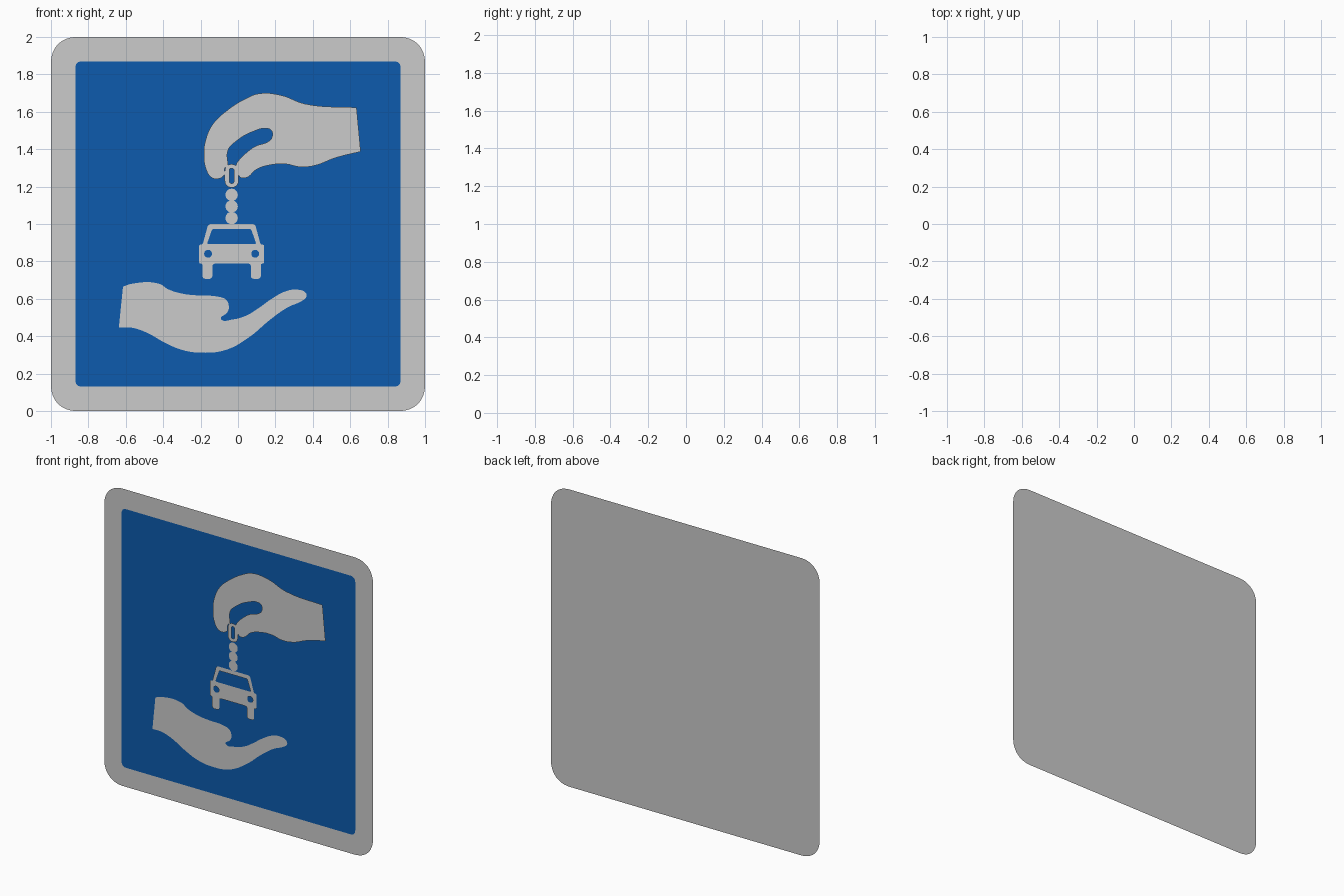
import bpy
from math import sin, cos, pi, radians
from mathutils import Vector

if "Cube" in bpy.data.objects:
    bpy.data.objects.remove(bpy.data.objects["Cube"])

blue = bpy.data.materials.new("sign_blue")
blue.diffuse_color = (0.004, 0.105, 0.42, 1)
blue.use_nodes = True
blue.node_tree.nodes["Principled BSDF"].inputs["Base Color"].default_value = blue.diffuse_color


def flat_shape(name, loops, y, mat=None):
    """Filled flat shape facing -y. Each loop is (points, corners);
    corners None = straight polygon, otherwise smooth except at those indices."""
    cu = bpy.data.curves.new(name, 'CURVE')
    cu.dimensions = '2D'
    cu.fill_mode = 'BOTH'
    cu.resolution_u = 6
    for pts, corners in loops:
        sp = cu.splines.new('BEZIER')
        sp.bezier_points.add(len(pts) - 1)
        sp.use_cyclic_u = True
        if corners is None:
            sp.resolution_u = 1
        for i, (bp, p) in enumerate(zip(sp.bezier_points, pts)):
            bp.co = (p[0], p[1], 0)
            kind = 'VECTOR' if corners is None or i in corners else 'AUTO'
            bp.handle_left_type = bp.handle_right_type = kind
    tmp = bpy.data.objects.new(name + "_curve", cu)
    bpy.context.collection.objects.link(tmp)
    bpy.context.view_layer.update()
    me = bpy.data.meshes.new_from_object(tmp.evaluated_get(bpy.context.evaluated_depsgraph_get()))
    bpy.data.objects.remove(tmp)
    ob = bpy.data.objects.new(name, me)
    bpy.context.collection.objects.link(ob)
    ob.rotation_euler = (radians(90), 0, 0)
    ob.location.y = y
    me.materials.clear()
    if mat:
        me.materials.append(mat)
    return ob


def rounded(pts, r, n=6):
    """Polygon with each corner rounded off by a quadratic arc."""
    out = []
    for i, p in enumerate(pts):
        p = Vector(p)
        a, b = Vector(pts[i - 1]) - p, Vector(pts[(i + 1) % len(pts)]) - p
        k = min(r, a.length / 2.01, b.length / 2.01)
        a, b = p + a.normalized() * k, p + b.normalized() * k
        for j in range(n + 1):
            t = j / n
            w = 0.83 * 2 * t * (1 - t)
            s = (1 - t) ** 2 + w + t * t
            out.append((a * (1 - t) ** 2 + p * w + b * t * t) / s)
    return out


def box(x0, x1, z0, z1, r, n=6):
    return rounded([(x0, z0), (x1, z0), (x1, z1), (x0, z1)], r, n), None


def circle(x, z, r, n=28):
    return [(x + r * cos(2 * pi * i / n), z + r * sin(2 * pi * i / n)) for i in range(n)], None


def scaled(pts):
    return [(x / 100, z / 100) for x, z in pts]


# plate and blue panel
flat_shape("back_plate", [box(-1, 1, 0, 2, 0.14, 12)], 0.007)
flat_shape("blue_panel", [box(-0.87, 0.87, 0.13, 1.87, 0.035)], 0.004, blue)

# upper hand holding the key ring
upper = scaled([
    (63.4, 162.3), (36, 164.2), (22.5, 169), (11, 169.7), (4, 167), (-5.5, 161),
    (-13.4, 153.5), (-17, 146), (-18.3, 137), (-17, 129), (-14.4, 125), (-11.2, 124.1),
    (-7.5, 126), (-7, 130), (-5.3, 131.5), (-5.3, 139.5), (-1, 144.2), (7.5, 149.2),
    (16, 151), (18, 149.7), (18, 146), (16, 144), (9.5, 141.7), (4.3, 138),
    (0.5, 134.2), (-1, 131.5), (0, 127), (1.5, 124.8), (5, 125), (9.6, 129),
    (17, 131.5), (25.7, 132), (33, 130.5), (41, 131.2), (52, 135.3), (65.6, 138.7)])
flat_shape("upper_hand", [(upper, {0, 14, 35})], -0.007)

# open lower hand
lower = scaled([
    (-61.5, 66.5), (-57, 68), (-42, 68), (-37.5, 65.2), (-30, 62.8), (-21.5, 61.8),
    (-11, 61.2), (-6.4, 59.5), (-4.9, 56.2), (-5.6, 53), (-9.2, 50.2), (-9, 48.9),
    (-3.2, 48.9), (4.3, 51), (10.7, 54.8), (18, 60), (26, 64.2), (32, 64.9),
    (36.2, 63.2), (36.5, 61), (34, 58.8), (26.7, 55.5), (17, 48.7), (6.4, 39.8),
    (-6.4, 32.7), (-20, 31.2), (-30, 32.7), (-39, 36.5), (-49, 42), (-56.5, 44.5), (-63.7, 44.7)])
flat_shape("lower_hand", [(lower, {0, 10, 30})], 0.0)

# key ring and chain of beads
CX = -0.034
flat_shape("key_ring", [box(CX - 0.037, CX + 0.037, 1.195, 1.32, 0.037),
                        box(CX - 0.012, CX + 0.012, 1.217, 1.298, 0.012)], -0.006)
for i in range(3):
    flat_shape(f"chain_bead_{i + 1}", [circle(CX, 1.032 + 0.062 * i, 0.033)], -0.002)

# car fob: right half outline mirrored, with windscreen and headlight holes
half = [(0.125, 1.0), (0.155, 0.89), (0.174, 0.89), (0.174, 0.788),
        (0.156, 0.788), (0.156, 0.707), (0.103, 0.707), (0.103, 0.788)]
outline = [(CX + x, z) for x, z in half] + [(CX - x, z) for x, z in reversed(half)]
screen = [(CX - 0.104, 0.973), (CX + 0.104, 0.973), (CX + 0.132, 0.893), (CX - 0.132, 0.893)]
flat_shape("car_fob", [(rounded(outline, 0.016), None), (rounded(screen, 0.008), None),
                       circle(CX - 0.126, 0.841, 0.021), circle(CX + 0.126, 0.841, 0.021)], -0.003)
